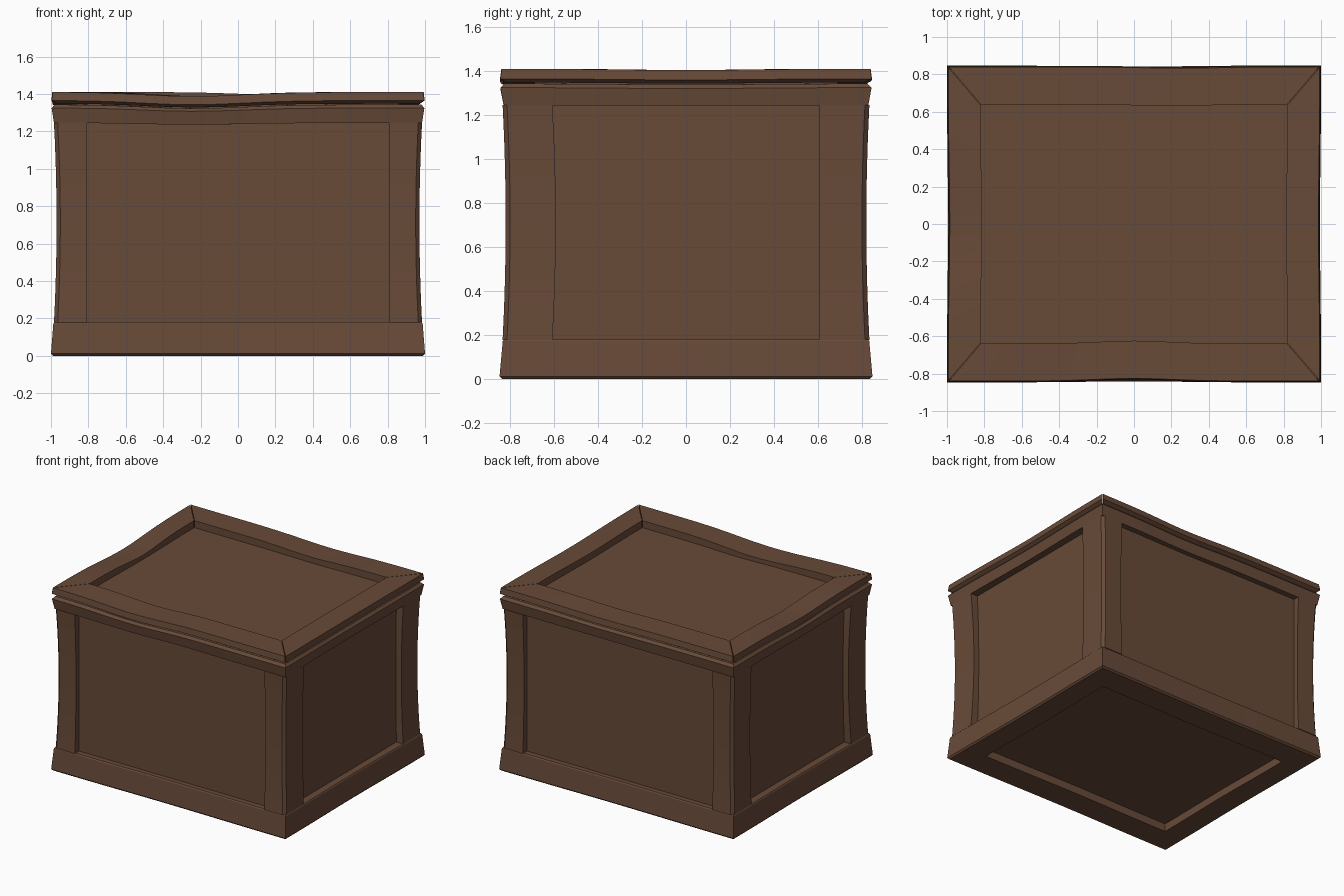
import bpy, bmesh, math

if "Cube" in bpy.data.objects:
    bpy.data.objects.remove(bpy.data.objects["Cube"])

wood = bpy.data.materials.new("dark_brown_wood")
wood.diffuse_color = (0.138, 0.069, 0.040, 1)
wood.use_nodes = True
wood.node_tree.nodes["Principled BSDF"].inputs["Base Color"].default_value = wood.diffuse_color

HX, HY = 1.0, 0.848            # half size of the chest
KX, KY = 0.9, 1.05             # frame boards are wider on the front and back
# side name: along axis, outward axis
SIDES = {"front": ((1, 0), (0, -1)), "back": ((1, 0), (0, 1)),
         "left": ((0, 1), (-1, 0)), "right": ((0, 1), (1, 0))}


def finish(name, bm):
    bmesh.ops.recalc_face_normals(bm, faces=bm.faces)
    me = bpy.data.meshes.new(name)
    bm.to_mesh(me)
    bm.free()
    ob = bpy.data.objects.new(name, me)
    me.materials.append(wood)
    bpy.context.collection.objects.link(ob)
    return ob


def loft(name, rings):
    """Skin a list of equal point rings and cap both ends."""
    bm = bmesh.new()
    vs = [[bm.verts.new(p) for p in r] for r in rings]
    n = len(rings[0])
    for a, b in zip(vs, vs[1:]):
        for i in range(n):
            j = (i + 1) % n
            bm.faces.new((a[i], a[j], b[j], b[i]))
    bm.faces.new(vs[0])
    bm.faces.new(vs[-1])
    return finish(name, bm)


def bump(t, centre, width):
    """Soft dent along a board that dies out at both ends."""
    return math.exp(-((t - centre) / width) ** 2) * (1 - t ** 4)


def frame(name, profile, wave, fit=1.0, steps=16):
    """Four mitred boards; profile points are (inset, height, sag factor)."""
    for side, (u, n) in SIDES.items():
        hu, ku, hn, kn = (HX, KX, HY, KY) if u[0] else (HY, KY, HX, KX)
        rings = []
        for i in range(steps + 1):
            t = 2 * i / steps - 1
            push, sag = wave[side](t)
            ring = []
            for d, z, f in profile:
                a = t * fit * (hu - d * ku)
                o = hn - d * kn - push
                ring.append((u[0] * a + n[0] * o, u[1] * a + n[1] * o, z - sag * f))
            rings.append(ring)
        loft(f"{name}_{side}", rings)


def box(name, x, y, z0, z1):
    loft(name, [[(-x, -y, z), (x, -y, z), (x, y, z), (-x, y, z)] for z in (z0, z1)])


# warps of each side: (inward push, downward sag)
lid_wave = {
    "front": lambda t: (0.014 * bump(t, 0, 0.3), 0.022 * bump(t, -0.25, 0.4)),
    "back": lambda t: (0.007 * bump(t, 0.25, 0.3), 0.012 * bump(t, 0.2, 0.35)),
    "left": lambda t: (0.008 * bump(t, 0, 0.5), 0.022 * bump(t, 0, 0.4)),
    "right": lambda t: (0.007 * bump(t, 0, 0.5), 0.005 * bump(t, 0, 0.5))}
base_wave = {s: (lambda t: (0.006 * bump(t, 0, 0.5), 0)) for s in SIDES}

# base skirt, open underneath
frame("base_board", [(0.012, 0, 0), (0, 0.012, 0), (0.014, 0.172, 0),
                     (0.02, 0.18, 0), (0.2, 0.18, 0), (0.2, 0, 0)], base_wave)
# rail under the lid
frame("top_rail", [(0.018, 1.245, 0.4), (0.004, 1.325, 0.8), (0.022, 1.343, 0.9),
                   (0.2, 1.343, 0.9), (0.2, 1.245, 0.4)], lid_wave)
# lid rim with undercut lower edge
frame("lid_board", [(0.03, 1.348, 0.9), (0.002, 1.365, 1), (0.008, 1.41, 1),
                    (0.2, 1.41, 1), (0.2, 1.348, 0.9)], lid_wave, fit=0.997)

# recessed panels
box("side_panels", 0.925, 0.785, 0.06, 1.31)
box("lid_panel", 0.86, 0.69, 1.30, 1.355)

# bowed corner posts with a chamfered outer edge
for ys, yname in ((-1, "front"), (1, "back")):
    for xs, xname in ((-1, "left"), (1, "right")):
        rings = []
        for i in range(13):
            s = i / 6 - 1
            b = 1 - s * s
            x1, y1 = 0.984 - 0.014 * b, 0.834 - 0.014 * b
            x0, y0 = 0.808, 0.608 - (0.016 if ys < 0 else 0.004) * b
            z = 0.7125 + s * 0.5345
            pts = [(x0, y0), (x1, y0), (x1, y1 - 0.02), (x1 - 0.02, y1), (x0, y1)]
            rings.append([(xs * x, ys * y, z) for x, y in pts])
        loft(f"corner_post_{yname}_{xname}", rings)

# smooth the gentle bends, keep board edges sharp
for ob in bpy.context.collection.objects:
    ob.select_set(True)
    bpy.context.view_layer.objects.active = ob
bpy.ops.object.shade_smooth_by_angle(angle=math.radians(25))
